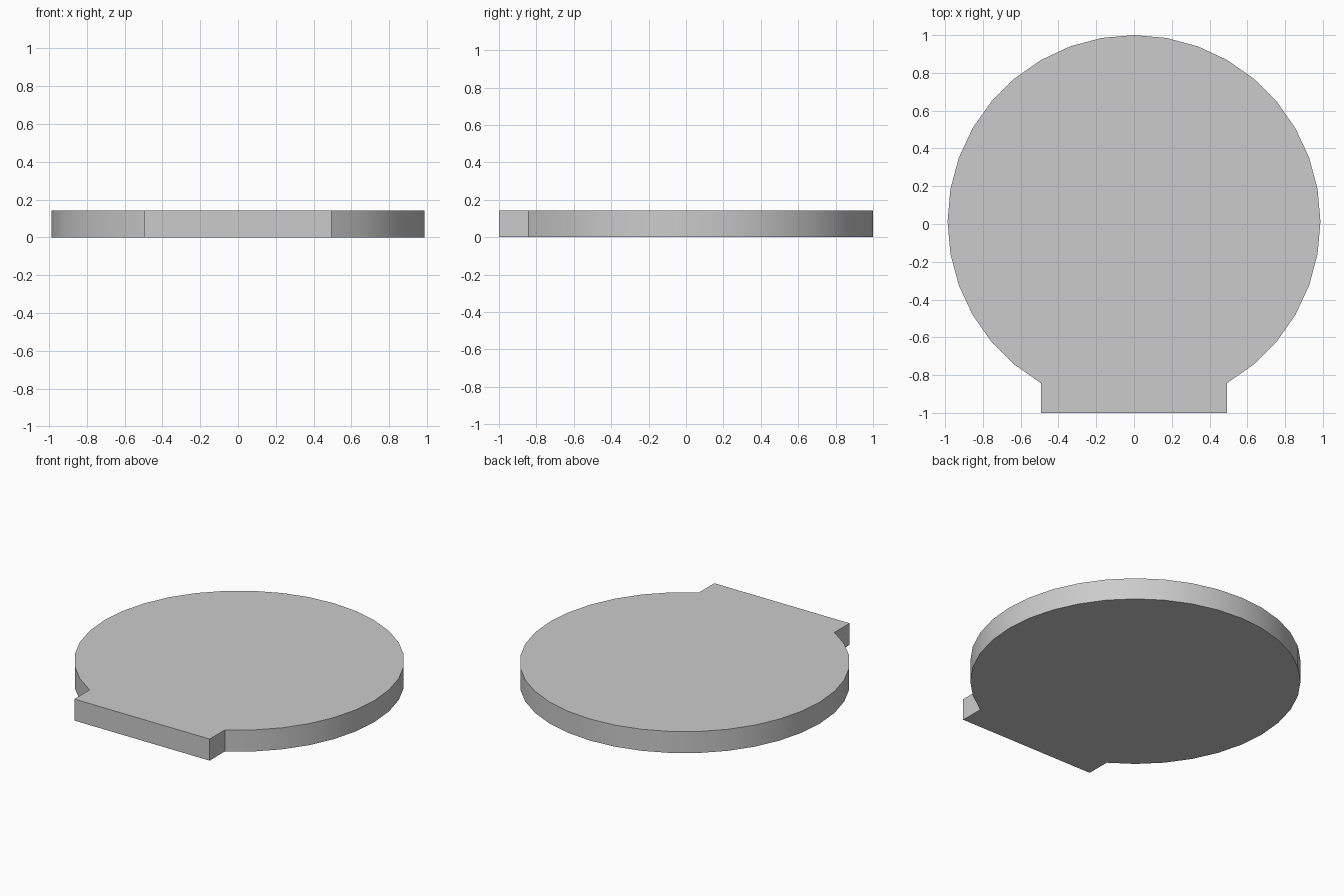
import bpy, bmesh
from math import sin, cos, radians

if "Cube" in bpy.data.objects:
    bpy.data.objects.remove(bpy.data.objects["Cube"])

R, CY, H = 0.987, 0.013, 0.142   # disc radius, disc centre y, thickness

# Outline: 36-sided disc, open over the front 60 degrees, closed by a straight tab
outline = [(R * cos(radians(a)), CY + R * sin(radians(a))) for a in range(-60, 241, 10)]
outline += [(-R / 2, -1.0), (R / 2, -1.0)]

# Extrude the outline into a solid plate
bm = bmesh.new()
base = bm.faces.new([bm.verts.new((x, y, 0)) for x, y in outline])
top = bmesh.ops.extrude_face_region(bm, geom=[base], use_keep_orig=True)
for v in (g for g in top["geom"] if isinstance(g, bmesh.types.BMVert)):
    v.co.z = H
bmesh.ops.recalc_face_normals(bm, faces=bm.faces)

mesh = bpy.data.meshes.new("round_plate_with_tab")
bm.to_mesh(mesh)
bm.free()
plate = bpy.data.objects.new("round_plate_with_tab", mesh)
bpy.context.collection.objects.link(plate)

# Smooth rim, crisp corners
bpy.context.view_layer.objects.active = plate
plate.select_set(True)
bpy.ops.object.shade_smooth_by_angle(angle=radians(30))
